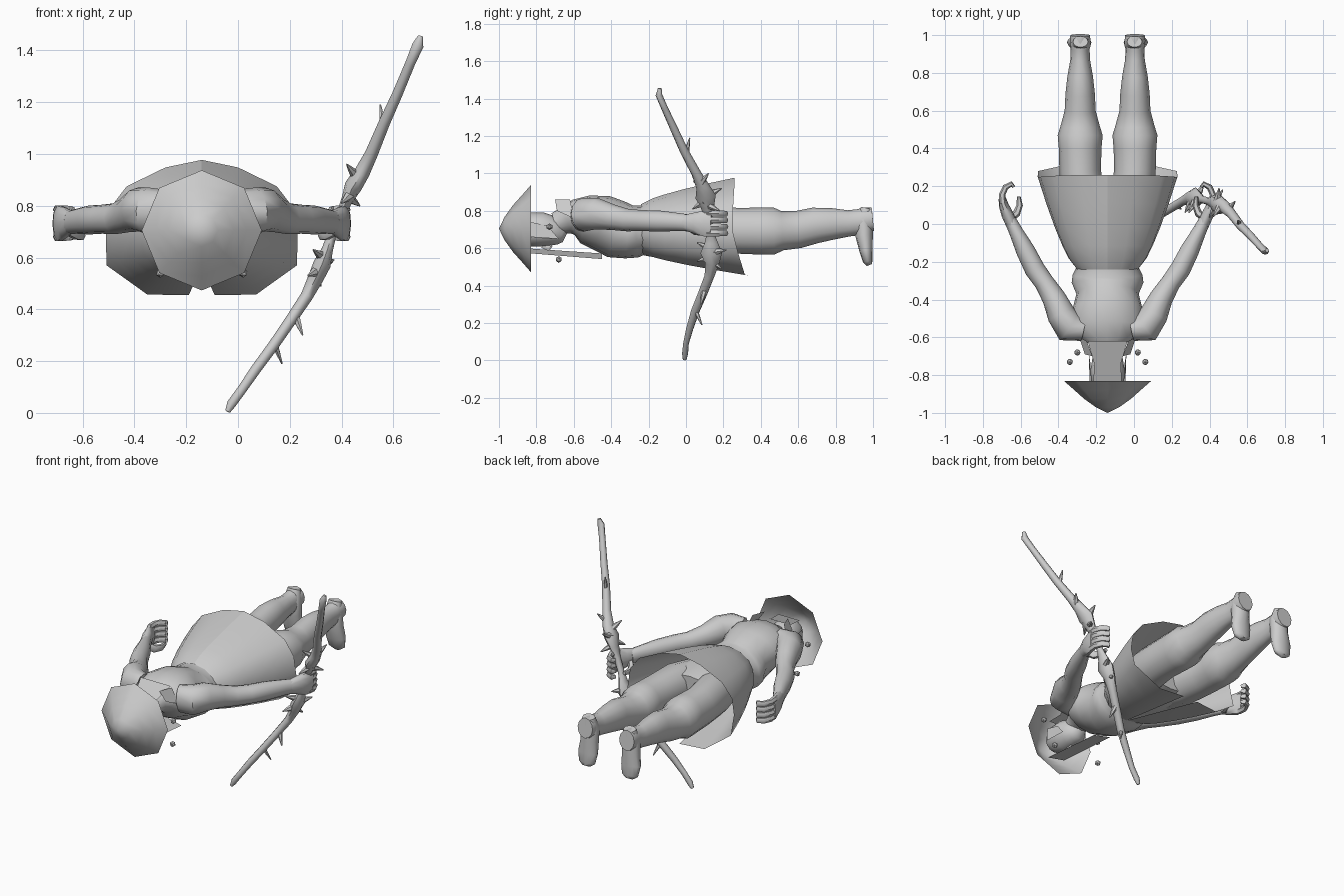
import bpy, bmesh, math
from mathutils import Vector, Matrix

CX = -0.14  # symmetry plane of the figure
grey = bpy.data.materials.new("plain grey")
grey.diffuse_color = (0.6, 0.6, 0.6, 1)


def finish(bm, name, angle=40, closed=True):
    if closed:
        bmesh.ops.recalc_face_normals(bm, faces=bm.faces)
    me = bpy.data.meshes.new(name)
    bm.to_mesh(me)
    bm.free()
    ob = bpy.data.objects.new(name, me)
    bpy.context.collection.objects.link(ob)
    me.materials.append(grey)
    bpy.ops.object.select_all(action='DESELECT')
    ob.select_set(True)
    bpy.context.view_layer.objects.active = ob
    if angle:
        bpy.ops.object.shade_smooth_by_angle(angle=math.radians(angle))
    return ob


def loft(name, secs, ref=(0, 0, 1), n=12, angle=50, mirror=False):
    """Tube through sections (x, y, z, half width, half depth along ref)."""
    bm = bmesh.new()
    ref = Vector(ref)
    pts = [Vector(s[:3]) for s in secs]
    rings = []
    for i, s in enumerate(secs):
        t = (pts[min(i + 1, len(pts) - 1)] - pts[max(i - 1, 0)]).normalized()
        side = t.cross(ref).normalized()
        up = side.cross(t)
        ring = []
        for k in range(n):
            a = 2 * math.pi * k / n
            p = pts[i] + side * s[3] * math.cos(a) + up * s[4] * math.sin(a)
            if mirror:
                p.x = 2 * CX - p.x
            ring.append(bm.verts.new(p))
        rings.append(ring)
    for r, q in zip(rings, rings[1:]):
        for k in range(n):
            bm.faces.new((r[k], r[(k + 1) % n], q[(k + 1) % n], q[k]))
    bm.faces.new(rings[0])
    bm.faces.new(rings[-1])
    return finish(bm, name, angle)


def plate(name, pts, angle=0):
    bm = bmesh.new()
    bm.faces.new([bm.verts.new(p) for p in pts])
    return finish(bm, name, angle, False)


# Torso and hips
loft("torso", [(CX, y, z, w, h) for y, z, w, h in [
    (-.70, .73, .06, .06), (-.64, .75, .08, .075), (-.60, .765, .15, .095),
    (-.54, .755, .20, .13), (-.45, .735, .185, .15), (-.37, .70, .165, .155),
    (-.31, .69, .19, .145), (-.27, .69, .185, .14), (-.22, .70, .16, .13),
    (-.10, .70, .20, .135), (.05, .70, .23, .13), (.16, .70, .20, .10)]], n=16)

# Head with nose
loft("head", [(CX, y, z, w, h) for y, z, w, h in [
    (-.88, .70, .06, .06), (-.83, .70, .088, .09), (-.77, .70, .09, .092),
    (-.71, .69, .08, .08), (-.665, .67, .055, .055), (-.645, .66, .03, .03)]])
loft("nose", [(CX, -.77, .61, .008, .01), (CX, -.735, .60, .014, .018),
              (CX, -.72, .615, .01, .01)], n=6)

# Hair falling over the nape
plate("nape_hair", [(CX - .075, -.83, .795), (CX + .075, -.83, .795),
                    (CX + .07, -.74, .80), (CX + .105, -.62, .868),
                    (CX - .105, -.62, .868), (CX - .07, -.74, .80)])
for s in (-1, 1):
    plate("side_lock", [(CX + s * .09, -.83, .74), (CX + s * .095, -.83, .66),
                        (CX + s * .10, -.68, .65), (CX + s * .09, -.74, .72)])
    plate("collar_flap", [(CX + s * .11, -.62, .86), (CX + s * .15, -.60, .76),
                          (CX + s * .12, -.69, .80), (CX + s * .08, -.70, .86)])

# Faceted conical hat, open below
bm = bmesh.new()
tip = bm.verts.new((CX, -1, .705))
prev = None
for y, r in [(-.97, .062), (-.925, .125), (-.88, .175), (-.83, .232)]:
    ring = [bm.verts.new((CX + r * math.sin(k * math.pi / 4), y,
                          .705 + r * math.cos(k * math.pi / 4))) for k in range(8)]
    for k in range(8):
        j = (k + 1) % 8
        if prev:
            bm.faces.new((prev[k], prev[j], ring[j], ring[k]))
        else:
            bm.faces.new((tip, ring[k], ring[j]))
    prev = ring
finish(bm, "hat", 60)

# Paper strip hanging before the face
plate("face_strip", [(CX - .06, -.86, .60), (CX + .06, -.86, .575),
                     (CX + .06, -.45, .542), (CX - .06, -.45, .572)])

# Beads on both sides of the neck
for s in (-1, 1):
    for dx, y, z in [(.20, -.73, .715), (.16, -.68, .54)]:
        bm = bmesh.new()
        bmesh.ops.create_icosphere(bm, subdivisions=1, radius=.018,
                                   matrix=Matrix.Translation((CX + s * dx, y, z)))
        finish(bm, "bead", 0)

# Flared skirt with a front slit: half hem outline from the back to the slit
hem = [(0, .26, .977), (.14, .26, .948), (.29, .255, .875), (.355, .25, .79),
       (.37, .25, .69), (.368, .28, .57), (.21, .315, .457), (.05, .335, .455)]
for s in (-1, 1):
    bm = bmesh.new()
    cols = []
    for k, (hx, hy, hz) in enumerate(hem):
        a = math.pi * k / 7
        wx, wz = .165 * math.sin(a), .70 + .135 * math.cos(a)
        col = []
        for t in (0, .12, .25, .45, .7, 1):
            f = t ** .72                     # rounded flare
            if k == 7:
                f = t
            col.append(bm.verts.new((CX + s * (wx + (hx - wx) * f),
                                     -.24 + (hy + .24) * t, wz + (hz - wz) * f)))
        cols.append(col)
    for c, d in zip(cols, cols[1:]):
        for i in range(5):
            vs = (c[i], d[i], d[i + 1], c[i + 1])
            bm.faces.new(vs if s < 0 else vs[::-1])
    finish(bm, "skirt_half", 60, False)

# Spread fingers curl in a row; everything on the limbs is mirrored
for m in (False, True):
    loft("leg", [(-.285 + d, y, z, w, h) for d, y, z, w, h in [
        (.04, -.02, .70, .10, .11), (.02, .12, .70, .115, .13), (0, .28, .693, .11, .122),
        (0, .40, .692, .113, .126), (0, .47, .692, .119, .126), (0, .515, .694, .105, .105),
        (0, .60, .70, .082, .10), (0, .69, .722, .078, .096), (0, .78, .73, .068, .085),
        (0, .87, .733, .052, .07), (0, .93, .74, .05, .07), (0, .97, .752, .055, .068),
        (0, .999, .755, .052, .062)]], mirror=m)
    loft("foot", [(-.283, .965, .815, .04, .03), (-.283, .95, .75, .055, .05),
                  (-.285, .952, .67, .055, .047), (-.29, .962, .59, .065, .036),
                  (-.29, .972, .53, .055, .026), (-.29, .98, .51, .025, .015)],
         ref=(0, 1, 0), mirror=m)
    loft("arm", [(-.27, -.56, .775, .06, .085), (-.345, -.545, .78, .085, .09),
                 (-.385, -.48, .785, .075, .085), (-.425, -.39, .765, .062, .068),
                 (-.475, -.31, .75, .052, .06), (-.525, -.24, .748, .054, .056),
                 (-.575, -.14, .745, .05, .056), (-.625, -.04, .74, .037, .048),
                 (-.655, .02, .735, .032, .045)], mirror=m)
    loft("palm", [(-.645, -.01, .738, .03, .042), (-.67, .05, .735, .032, .06),
                  (-.69, .10, .732, .026, .072), (-.697, .135, .73, .02, .07)],
         n=10, mirror=m)
    for i in range(4):
        z = .68 + i * .035
        loft("finger", [(-.694, .11, z, .018, .019), (-.698, .155, z, .017, .019),
                        (-.68, .195, z, .016, .018), (-.648, .212, z, .014, .017),
                        (-.636, .195, z, .009, .011)], n=6, mirror=m)
    loft("thumb", [(-.655, .03, .71, .02, .026), (-.622, .055, .69, .02, .024),
                   (-.605, .10, .685, .017, .02), (-.61, .145, .69, .01, .012)],
         n=6, mirror=m)

# Curved bow with swollen grip ends
loft("bow", [(.705, -.14, 1.455, .010, .010), (.695, -.145, 1.42, .022, .018),
             (.665, -.115, 1.35, .019, .018), (.615, -.06, 1.23, .020, .021),
             (.565, -.01, 1.12, .022, .023), (.515, .055, 1.0, .025, .026),
             (.48, .09, .93, .03, .036), (.445, .105, .875, .034, .055),
             (.42, .115, .82, .022, .036), (.395, .12, .76, .018, .02),
             (.36, .13, .68, .018, .02), (.345, .135, .63, .022, .035),
             (.325, .135, .575, .034, .058), (.30, .14, .52, .03, .038),
             (.265, .125, .45, .024, .026), (.205, .09, .36, .022, .025),
             (.14, .05, .265, .021, .023), (.07, .02, .17, .020, .019),
             (.015, .0, .09, .018, .015), (-.025, -.005, .035, .018, .016),
             (-.04, -.007, .005, .01, .01)], ref=(0, 1, 0), n=8)

# Thorny spurs on the bow
for base, end, r in [((.50, .08, .95), (.535, .12, 1.0), .02),
                     ((.46, .10, .91), (.42, .04, .96), .022),
                     ((.44, .11, .88), (.45, .19, .92), .025),
                     ((.44, .10, .85), (.40, .035, .81), .024),
                     ((.43, .12, .83), (.47, .18, .80), .02),
                     ((.33, .13, .60), (.29, .06, .63), .022),
                     ((.33, .14, .58), (.37, .215, .59), .024),
                     ((.31, .13, .55), (.27, .06, .53), .024),
                     ((.30, .14, .53), (.32, .19, .49), .02),
                     ((.22, .10, .38), (.25, .08, .30), .018),
                     ((.14, .05, .27), (.17, .085, .19), .014),
                     ((.56, .0, 1.10), (.55, .02, 1.19), .016)]:
    b, e = Vector(base), Vector(end)
    mid = b.lerp(e, .55)
    loft("bow_spur", [(*b, r, r), (*mid, r * .6, r * .6), (*e, .003, .003)],
         ref=(.3, .2, .9) if abs((e - b).normalized().z) < .8 else (1, 0, 0), n=6)
